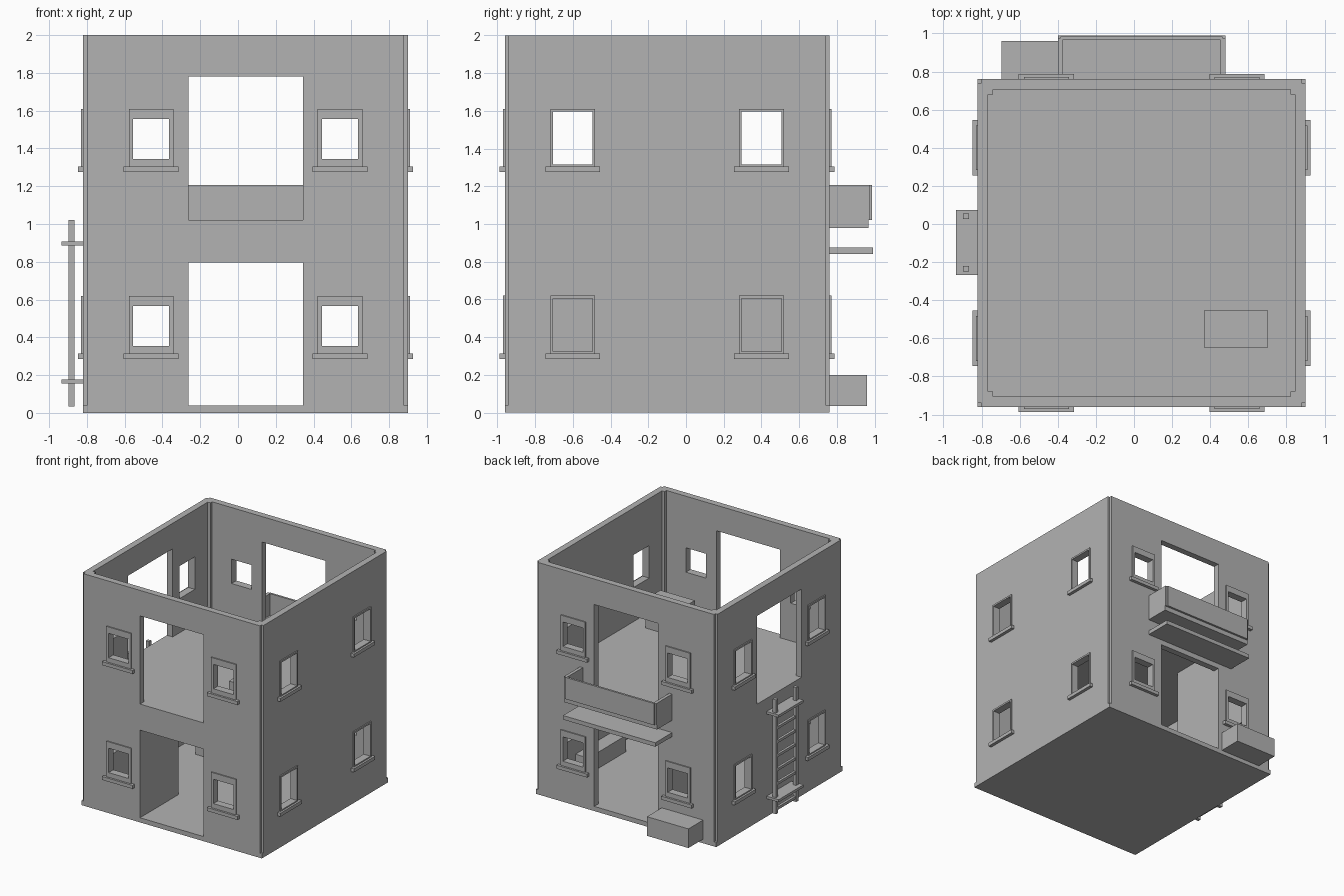
import bpy, bmesh, math

if "Cube" in bpy.data.objects:
    bpy.data.objects.remove(bpy.data.objects["Cube"])

CX, CY, R = 0.04, -0.10, 0.86      # house centre and half width
T = 0.055                          # wall thickness

grey = bpy.data.materials.new("plain grey")
grey.diffuse_color = (0.45, 0.45, 0.45, 1)
grey.use_nodes = True
grey.node_tree.nodes["Principled BSDF"].inputs["Base Color"].default_value = grey.diffuse_color


def finish(name, bm, side=None):
    bmesh.ops.recalc_face_normals(bm, faces=bm.faces)
    me = bpy.data.meshes.new(name)
    bm.to_mesh(me)
    bm.free()
    me.materials.append(grey)
    ob = bpy.data.objects.new(name, me)
    bpy.context.collection.objects.link(ob)
    if side is not None:           # 0 front, 1 right, 2 back, 3 left
        ob.location = (CX, CY, 0)
        ob.rotation_euler = (0, 0, side * math.pi / 2)
    return ob


def box(name, x, y, z, side=None):
    bm = bmesh.new()
    bmesh.ops.create_cube(bm, size=1)
    for v in bm.verts:
        v.co = [r[0] if c < 0 else r[1] for c, r in zip(v.co, (x, y, z))]
    return finish(name, bm, side)


def panel(name, u, z, y0, y1, holes, side):
    """Upright plate with rectangular openings (u0, u1, z0, z1)."""
    us = sorted({*u, *[h[0] for h in holes], *[h[1] for h in holes]})
    zs = sorted({*z, *[h[2] for h in holes], *[h[3] for h in holes]})
    bm = bmesh.new()
    grid = {(a, b): bm.verts.new((a, y0, b)) for a in us for b in zs}
    for a, a2 in zip(us, us[1:]):
        for b, b2 in zip(zs, zs[1:]):
            mu, mz = (a + a2) / 2, (b + b2) / 2
            if not any(h[0] < mu < h[1] and h[2] < mz < h[3] for h in holes):
                bm.faces.new([grid[k] for k in ((a, b), (a2, b), (a2, b2), (a, b2))])
    bmesh.ops.delete(bm, geom=[v for v in bm.verts if not v.link_faces], context='VERTS')
    ext = bmesh.ops.extrude_face_region(bm, geom=bm.faces[:], use_keep_orig=True)
    for v in ext["geom"]:
        if isinstance(v, bmesh.types.BMVert):
            v.co.y = y1
    return finish(name, bm, side)


# base plate and upper floor
box("base_plate", (CX - R, CX + R), (CY - R, CY + R), (0, 0.04))
box("upper_floor", (CX - R + 0.03, CX + R - 0.03), (CY - R + 0.03, CY + R - 0.03), (0.98, 1.02))

# walls with doors, windows, frames and sills
DOOR = 0.303
doors = {0: [(0.04, 0.795), (1.02, 1.78)], 1: [],
         2: [(0.04, 0.795), (1.02, 1.78)], 3: [(1.02, 1.78)]}
names = ("front", "right", "back", "left")
for s in range(4):
    holes = [(-DOOR, DOOR, a, b) for a, b in doors[s]]
    hw, lo, hi = (0.095, 0.355, 0.565) if s % 2 == 0 else (0.105, 0.325, 0.605)
    for c in (-0.5, 0.5):
        for f in (0, 0.99):
            hole = (c - hw, c + hw, lo + f, hi + f)
            holes.append(hole)
            panel(names[s] + "_window_frame", (c - 0.118, c + 0.118), (0.30 + f, 0.62 + f),
                  -R - 0.01, -R + 0.005, [hole], s)
            box(names[s] + "_window_sill", (c - 0.145, c + 0.145), (-R - 0.027, -R + 0.005),
                (0.285 + f, 0.315 + f), s)
    panel(names[s] + "_wall", (-R + 0.02, R - 0.02), (0.04, 2.0), -R, -R + T, holes, s)
    # recessed corner post
    box("corner_post", (-R + 0.02, -R + 0.08), (-R + 0.02, -R + 0.08), (0.04, 2.0), s)

# ground floor partition with a gap in the middle
box("partition_front", (-0.315, -0.262), (-0.92, -0.435), (0.04, 0.98))
box("partition_back", (-0.315, -0.262), (0.24, 0.72), (0.04, 0.98))

# storage boxes
box("upper_box", (0.37, 0.70), (-0.65, -0.45), (1.02, 1.27))
box("lower_box", (0.72, 0.85), (-0.21, 0.30), (0.04, 0.18))
box("back_room_box", (-0.58, -0.36), (0.25, 0.45), (0.04, 0.20))
box("outside_box", (-0.695, -0.30), (0.75, 0.96), (0.035, 0.20))

# back canopy and balcony
box("canopy", (-0.40, 0.48), (0.75, 0.99), (0.84, 0.875))
box("balcony_floor", (-0.40, 0.48), (0.75, 0.967), (0.98, 1.02))
box("balcony_front", (-0.385, 0.465), (0.967, 0.985), (1.02, 1.207))
for x in (-0.40, 0.452):
    box("balcony_side", (x, x + 0.028), (0.76, 0.975), (1.02, 1.207))

# ladder with two platforms on the left side
for y in (-0.25, 0.025):
    box("ladder_rail", (-0.897, -0.865), (y, y + 0.03), (0.035, 1.02))
for z in (0.155, 0.885):
    box("ladder_platform", (-0.935, -0.815), (-0.267, 0.073), (z, z + 0.022))
for i in range(7):
    z = 0.06 if i == 0 else 0.155 + i * 0.12
    box("ladder_rung", (-0.892, -0.870), (-0.23, 0.03), (z, z + 0.022))
